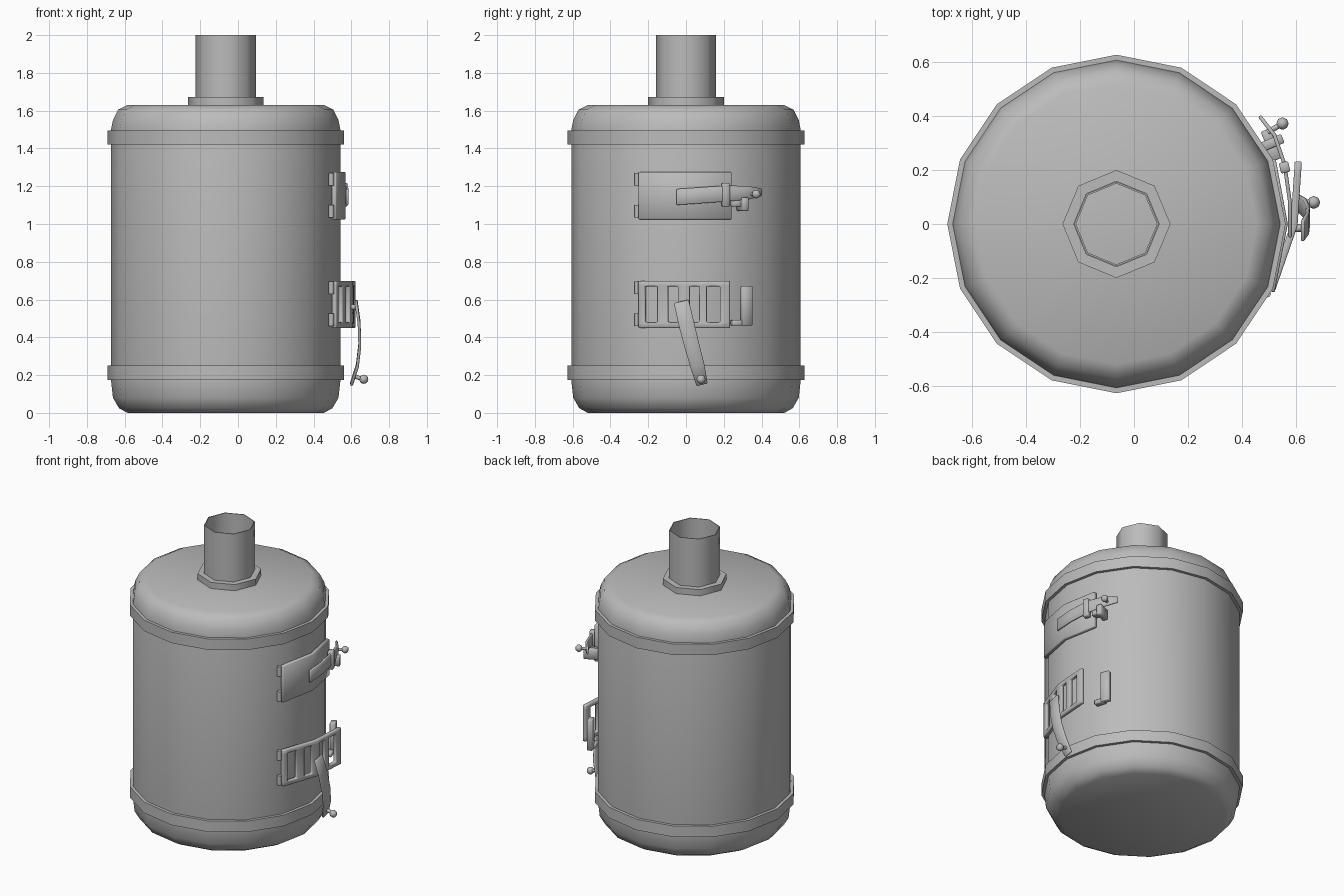
import bpy, bmesh
from math import pi, sin, cos, radians
from mathutils import Vector, Matrix

cube = bpy.data.objects.get("Cube")
if cube:
    bpy.data.objects.remove(cube)

GREY = (0.5, 0.5, 0.5, 1)
metal = bpy.data.materials.new("grey metal")
metal.use_nodes = True
metal.diffuse_color = GREY
metal.node_tree.nodes["Principled BSDF"].inputs["Base Color"].default_value = GREY

CX = -0.065  # axis of the drum


def finish(name, bm, angle=50, recalc=True):
    if recalc:
        bmesh.ops.recalc_face_normals(bm, faces=bm.faces)
    mesh = bpy.data.meshes.new(name)
    bm.to_mesh(mesh)
    bm.free()
    mesh.materials.append(metal)
    mesh.shade_smooth()
    mesh.set_sharp_from_angle(angle=radians(angle))
    ob = bpy.data.objects.new(name, mesh)
    bpy.context.collection.objects.link(ob)
    return ob


def lathe(name, profile, sides, closed=False, caps=False, angle=50):
    """Turn (radius, height) points about the drum axis."""
    bm = bmesh.new()
    rings = [[bm.verts.new((CX + r * cos(2 * pi * i / sides), r * sin(2 * pi * i / sides), z))
              for i in range(sides)] for r, z in profile]
    pairs = list(zip(rings, rings[1:]))
    if closed:
        pairs.append((rings[-1], rings[0]))
    for a, b in pairs:
        for i in range(sides):
            j = (i + 1) % sides
            bm.faces.new((a[i], a[j], b[j], b[i]))
    if caps:
        bm.faces.new(rings[0])
        bm.faces.new(rings[-1])
    return finish(name, bm, angle)


def thicken(ob, thickness, bevel=0.004):
    solid = ob.modifiers.new("Thickness", 'SOLIDIFY')
    solid.thickness = thickness
    solid.offset = 0
    soft = ob.modifiers.new("Soft edges", 'BEVEL')
    soft.width = bevel
    soft.segments = 1
    soft.limit_method = 'ANGLE'
    soft.angle_limit = radians(50)
    return ob


def ribbon(name, path, widths, across, thickness):
    """Flat strip along a path, with a width at each point."""
    bm = bmesh.new()
    across = Vector(across).normalized()
    rows = [[bm.verts.new(Vector(p) + across * w * s) for s in (-0.5, 0.5)]
            for p, w in zip(path, widths)]
    for a, b in zip(rows, rows[1:]):
        bm.faces.new((a[0], a[1], b[1], b[0]))
    return thicken(finish(name, bm), thickness)


def rod(name, start, end, radius, ball=0):
    """Round pin between two points, with an optional ball at its end."""
    start, end = Vector(start), Vector(end)
    axis = end - start
    turn = Matrix.Translation((start + end) / 2) @ axis.to_track_quat('Z', 'Y').to_matrix().to_4x4()
    bm = bmesh.new()
    bmesh.ops.create_cone(bm, cap_ends=True, segments=8, radius1=radius, radius2=radius,
                          depth=axis.length, matrix=turn)
    if ball:
        bmesh.ops.create_uvsphere(bm, u_segments=8, v_segments=6, radius=ball,
                                  matrix=Matrix.Translation(end))
    return finish(name, bm)


def block(name, centre, size, turn=0):
    bm = bmesh.new()
    bmesh.ops.create_cube(bm, size=1, matrix=Matrix.Translation(centre)
                          @ Matrix.Rotation(turn, 4, 'Z') @ Matrix.Diagonal((*size, 1)))
    bmesh.ops.bevel(bm, geom=bm.edges[:], offset=0.004, segments=1, affect='EDGES')
    return finish(name, bm)


def bent_x(path, y):
    """x on a bent door at a given y."""
    for (xa, ya), (xb, yb) in zip(path, path[1:]):
        if y <= yb:
            break
    return xa + (xb - xa) * (y - ya) / (yb - ya)


def door(name, path, columns, rows, slots=()):
    """Door folded over two drum sides, leaving out the slot columns."""
    bm = bmesh.new()
    grid = [[bm.verts.new((bent_x(path, y), y, z)) for z in rows] for y in columns]
    for i in range(len(columns) - 1):
        for j in range(len(rows) - 1):
            if i in slots and j == 1:
                continue
            bm.faces.new((grid[i][j], grid[i + 1][j], grid[i + 1][j + 1], grid[i][j + 1]))
    return thicken(finish(name, bm), 0.026)


# Drum with rounded shoulders, and its two bands
lathe("drum", [(0.52, 0), (0.565, 0.025), (0.597, 0.08), (0.607, 0.17), (0.607, 1.5),
               (0.597, 1.55), (0.57, 1.605), (0.52, 1.63)], 16, caps=True, angle=70)
for name, low in (("lower_band", 0.175), ("upper_band", 1.42)):
    high = low + 0.075
    lathe(name, [(0.59, low), (0.627, low), (0.627, high), (0.59, high)], 16, closed=True)

# Chimney collar and open pipe
lathe("chimney_collar", [(0.15, 1.625), (0.2, 1.625), (0.2, 1.672), (0.15, 1.672)], 8, closed=True)
lathe("chimney_pipe", [(0.16, 1.63), (0.16, 2), (0.155, 2), (0.155, 1.63)], 8, closed=True)

# Closed upper door and open slotted lower door
upper_path = [(0.508, -0.25), (0.557, 0), (0.512, 0.24)]
lower_path = [(0.508, -0.25), (0.593, -0.005), (0.609, 0.235)]
door("upper_door", upper_path, [-0.25, 0, 0.24], [1.025, 1.275])
door("lower_door", lower_path,
     [-0.25, -0.215, -0.15, -0.095, -0.04, -0.005, 0.02, 0.07, 0.11, 0.18, 0.232],
     [0.45, 0.48, 0.67, 0.698], slots=(1, 3, 6, 8))

# Hinges
for label, base in (("upper", 1.025), ("lower", 0.45)):
    for place, rise in (("bottom", 0.01), ("top", 0.18)):
        z = base + rise
        rod(f"{label}_hinge_{place}", (0.494, -0.258, z), (0.494, -0.258, z + 0.065), 0.014)

# Upper latch: lever, clip, catch and knob
ribbon("upper_lever", [(0.578, -0.05, 1.143), (0.578, 0.08, 1.152), (0.558, 0.22, 1.162),
                       (0.52, 0.33, 1.165), (0.465, 0.4, 1.168)],
       [0.085, 0.085, 0.085, 0.07, 0.04], (0, 0, 1), 0.014)
block("upper_clip", (0.558, 0.21, 1.155), (0.035, 0.04, 0.125), 0.25)
block("upper_catch_foot", (0.51, 0.3, 1.105), (0.09, 0.035, 0.07), 0.4)
block("upper_catch_arm", (0.515, 0.27, 1.11), (0.05, 0.07, 0.035), 0.4)
rod("upper_knob", (0.495, 0.34, 1.158), (0.55, 0.372, 1.158), 0.01, 0.023)

# Lower latch: hanging lever with knob
ribbon("lower_lever", [(0.625, -0.025, 0.59), (0.641, 0, 0.48), (0.645, 0.03, 0.36),
                       (0.632, 0.06, 0.25), (0.6, 0.085, 0.15)],
       [0.08, 0.083, 0.08, 0.075, 0.06], (0, 0.97, 0.23), 0.015)
rod("lower_lever_pivot", (0.59, -0.015, 0.56), (0.632, -0.015, 0.56), 0.015)
rod("lower_knob", (0.608, 0.08, 0.195), (0.666, 0.08, 0.178), 0.011, 0.024)

# Bracket on the drum that receives the lower latch
block("lower_catch_post", (0.497, 0.32, 0.567), (0.035, 0.06, 0.208), 0.4)
block("lower_catch_foot", (0.503, 0.275, 0.477), (0.04, 0.07, 0.03), 0.3)
